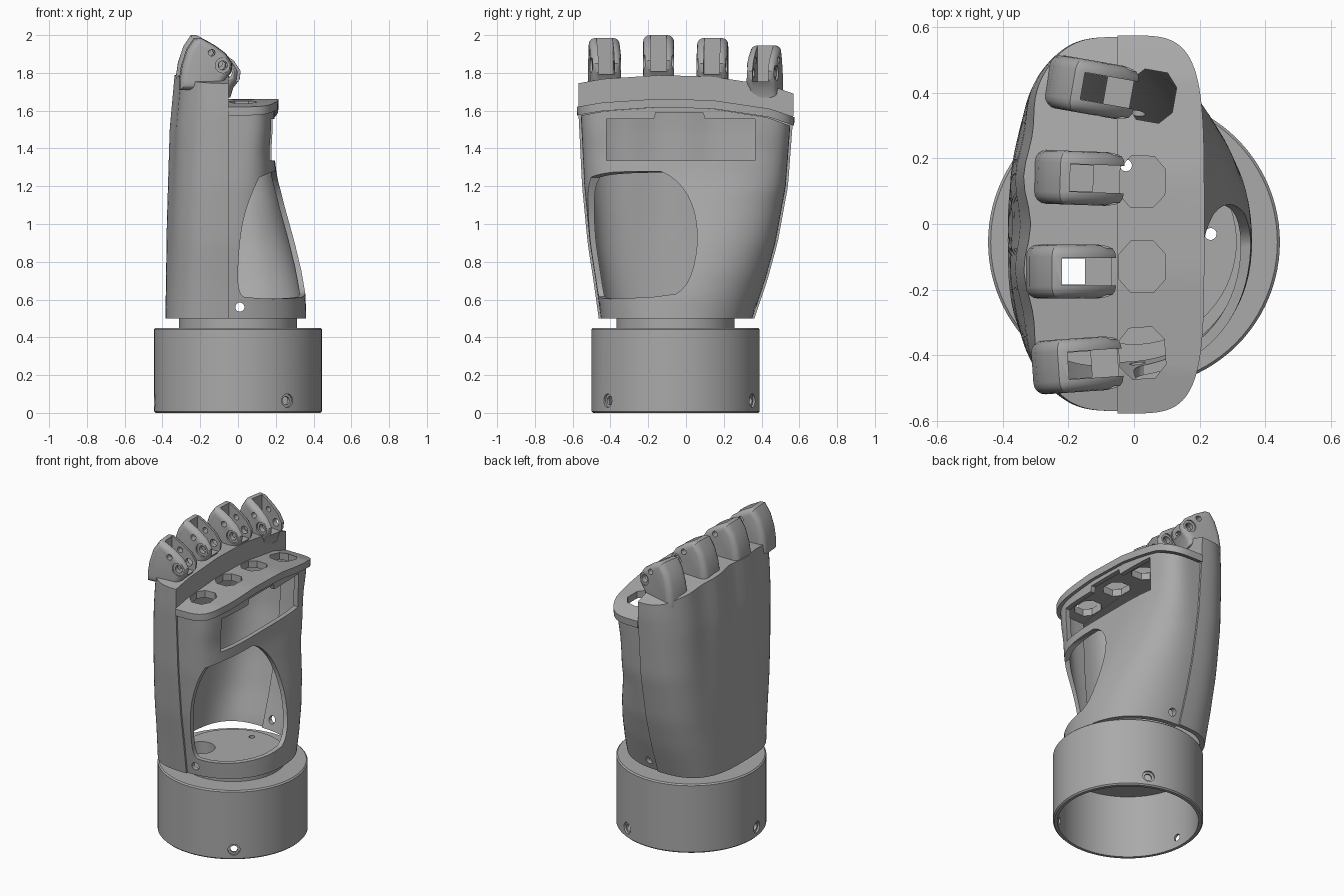
import bpy, bmesh, math
from mathutils import Matrix, Vector

if "Cube" in bpy.data.objects:
    bpy.data.objects.remove(bpy.data.objects["Cube"])

grey = bpy.data.materials.new("plain_grey")
grey.use_nodes = True
grey.diffuse_color = (0.4, 0.4, 0.4, 1)
grey.node_tree.nodes["Principled BSDF"].inputs["Base Color"].default_value = (0.4, 0.4, 0.4, 1)

SEAM = -0.05          # x of the joint between back and palm shells
WRIST_Y = -0.055


def lerp_table(table, z):
    if z <= table[0][0]:
        return table[0][1]
    for (a, va), (b, vb) in zip(table, table[1:]):
        if z <= b:
            return va + (vb - va) * (z - a) / (b - a)
    return table[-1][1]


def finish(name, bm):
    bmesh.ops.recalc_face_normals(bm, faces=bm.faces)
    mesh = bpy.data.meshes.new(name)
    bm.to_mesh(mesh)
    bm.free()
    obj = bpy.data.objects.new(name, mesh)
    mesh.materials.append(grey)
    bpy.context.collection.objects.link(obj)
    return obj


def prism(name, points, axis, lo, hi, bevel=0, matrix=Matrix()):
    """Extrude a 2D outline along an axis."""
    place = {"x": lambda a, b, h: (h, a, b), "y": lambda a, b, h: (a, h, b),
             "z": lambda a, b, h: (a, b, h)}[axis]
    bm = bmesh.new()
    low = [bm.verts.new(place(a, b, lo)) for a, b in points]
    high = [bm.verts.new(place(a, b, hi)) for a, b in points]
    caps = [bm.faces.new(low), bm.faces.new(high)]
    n = len(points)
    for i in range(n):
        j = (i + 1) % n
        bm.faces.new((low[i], low[j], high[j], high[i]))
    if bevel:
        bmesh.ops.recalc_face_normals(bm, faces=bm.faces)
        edges = list({e for f in caps for e in f.edges})
        bmesh.ops.bevel(bm, geom=edges, offset=bevel, segments=4 if bevel > 0.02 else 1,
                        profile=0.5, affect='EDGES', clamp_overlap=False)
    bmesh.ops.transform(bm, matrix=matrix, verts=bm.verts)
    return finish(name, bm)


def circle(cx, cy, r, n=32):
    return [(cx + r * math.cos(2 * math.pi * i / n), cy + r * math.sin(2 * math.pi * i / n))
            for i in range(n)]


def rect(a0, a1, b0, b1):
    return [(a0, b0), (a1, b0), (a1, b1), (a0, b1)]


def rounded(points, times=2):
    """Cut the corners of a closed outline."""
    for _ in range(times):
        new = []
        for p, q in zip(points, points[1:] + points[:1]):
            p, q = Vector(p), Vector(q)
            new += [tuple(p.lerp(q, 0.25)), tuple(p.lerp(q, 0.75))]
        points = new
    return points


def combine(obj, cutters, operation="DIFFERENCE"):
    for cutter in cutters:
        mod = obj.modifiers.new("cut", "BOOLEAN")
        mod.operation, mod.solver, mod.object = operation, "EXACT", cutter
        bpy.context.view_layer.update()
        graph = bpy.context.evaluated_depsgraph_get()
        mesh = bpy.data.meshes.new_from_object(obj.evaluated_get(graph))
        obj.modifiers.clear()
        obj.data = mesh
        bpy.data.objects.remove(cutter)
    return obj


# Hand shape as functions of height
HALF_WIDTH = [(0.5, 0.412), (0.7, 0.46), (0.9, 0.503), (1.2, 0.545), (1.6, 0.57)]
CENTRE_Y = [(0.5, -0.05), (0.7, -0.03), (0.9, -0.018), (1.2, -0.005), (1.6, 0)]
BACK_X = [(0.5, -0.385), (1.0, -0.375), (1.5, -0.355), (1.8, -0.325)]
PALM_X = [(0.5, 0.36), (0.62, 0.358), (0.75, 0.338), (0.9, 0.302), (1.1, 0.245),
          (1.25, 0.207), (1.38, 0.19), (1.7, 0.195)]
PALM_ROUND = [(0.65, 2.2), (1.1, 2.7), (1.5, 4.5)]
BACK_TOP = [(-0.57, 1.745), (-0.44, 1.768), (-0.14, 1.788), (0.14, 1.78), (0.44, 1.735), (0.57, 1.69)]


def back_top(y):
    return lerp_table(BACK_TOP, y)


def palm_top(y):
    return back_top(y) - 0.125


def half_hand(name, side, bottom, top, grow=0.0, seam=SEAM, rings=26, n=64):
    """Loft one half of the hand; side is 1 for the palm and -1 for the back."""
    bm = bmesh.new()
    loops = []
    for k in range(rings + 1):
        arc, flat = [], []
        for i in range(n + 1):
            w = 2 * i / n - 1
            v = math.copysign(1 - (1 - abs(w)) ** 3, w)
            rough = bottom(v * 0.57)
            z = rough + (top(v * 0.57) - rough) * k / rings
            half = lerp_table(HALF_WIDTH, z) + grow - (0.012 if side > 0 else 0)
            y = lerp_table(CENTRE_Y, z) + half * v
            power = lerp_table(PALM_ROUND, z) if side > 0 else 3
            reach = abs(lerp_table(PALM_X if side > 0 else BACK_X, z) - SEAM) + grow
            depth = reach * max(0, 1 - abs(v) ** power) ** (1 / power)
            if side < 0:   # knuckle ridges that fade toward the wrist
                depth -= 0.012 * math.cos(2 * math.pi * y / 0.29) * (1 - v * v) * max(0, (z - 0.6) / 1.2)
            arc.append(bm.verts.new((SEAM + side * depth, y, z)))
            flat.append(bm.verts.new((seam, y, z)))
        loops.append((arc, flat))
    for (a0, f0), (a1, f1) in zip(loops, loops[1:]):
        for i in range(n):
            bm.faces.new((a0[i], a0[i + 1], a1[i + 1], a1[i]))
            bm.faces.new((f0[i], f0[i + 1], f1[i + 1], f1[i]))
        for i in (0, n):
            bm.faces.new((a0[i], f0[i], f1[i], a1[i]))
    for a, f in (loops[0], loops[-1]):
        for i in range(n):
            bm.faces.new((a[i], a[i + 1], f[i + 1], f[i]))
    bmesh.ops.remove_doubles(bm, verts=bm.verts, dist=0.0001)
    return finish(name, bm)


def base(y):
    return 0.5


def under(y):
    return 0.4


def plate_bottom(y):
    return palm_top(y) - 0.045


# Finger layout: y, x of the back edge, top height, turn
FINGERS = [(-0.44, -0.31, 1.985, 4), (-0.145, -0.33, 2.0, 0),
           (0.145, -0.305, 1.985, -2), (0.44, -0.265, 1.945, -10)]
FINGER_SIDE = [(0, -0.05), (0, 0), (0.012, 0.08), (0.04, 0.165), (0.08, 0.225), (0.11, 0.225),
               (0.18, 0.187), (0.24, 0.143), (0.275, 0.09), (0.27, 0.045), (0.235, 0), (0.22, -0.05)]


def finger_place(y, x, top, turn):
    return Matrix.Translation((x, y, top - 0.225)) @ Matrix.Rotation(math.radians(turn), 4, "Z")


# Back shell with tendon channels
back = half_hand("back_shell", -1, base, back_top)
combine(back, [half_hand("cutter", -1, under, plate_bottom, -0.03, SEAM + 0.05)])
for f in FINGERS:
    combine(back, [prism("cutter", rect(0.11, 0.18, -0.04, 0.04), "z", -0.5, 0.3, 0, finger_place(*f))])

# Palm shell with thumb opening, window and screw holes
palm = half_hand("palm_shell", 1, base, plate_bottom)
combine(palm, [half_hand("cutter", 1, under, back_top, -0.03, SEAM - 0.05)])
opening = prism("opening", rounded([(1, 0.6), (0.05, 0.6), (0.0, 0.64), (0.0, 0.8), (0.02, 1.0),
                                    (0.07, 1.16), (0.14, 1.3), (1, 1.32)]), "y", -0.9, 0.5)
face_cut = prism("cutter", rounded([(-1.5, 0.6), (-0.1, 0.6), (0.02, 0.68), (0.07, 0.92),
                                    (0.03, 1.14), (-0.1, 1.28), (-0.3, 1.305), (-1.5, 1.305)]), "x", -0.5, 0.9)
combine(opening, [face_cut], "INTERSECT")
window = [(-0.42, 1.335), (0.365, 1.335), (0.365, 1.555), (0.1, 1.555), (0.09, 1.59),
          (-0.16, 1.59), (-0.17, 1.555), (-0.42, 1.555)]
combine(palm, [opening, prism("cutter", window, "x", 0.06, 0.6),
               prism("cutter", circle(0.01, 0.56, 0.024), "y", -0.8, 0.8)])

# Stepped knuckle plate with a pocket in front of each finger
plate = half_hand("knuckle_plate", 1, plate_bottom, palm_top, 0.02, rings=2)
for y, x, top, turn in FINGERS:
    pocket = rounded(rect(-0.035, 0.105, -0.078, 0.078), 1)
    shift = Matrix.Translation((0.02 if turn == -10 else -0.01, y * 0.9, 0)) @ Matrix.Rotation(math.radians(turn), 4, "Z")
    combine(plate, [prism("cutter", pocket, "z", 1.4, 1.9, 0, shift)])

# Finger stubs: rounded body, clevis slot, pin holes
for number, f in enumerate(FINGERS):
    place = finger_place(*f)
    finger = prism("finger_stub_%d" % (number + 1), FINGER_SIDE, "y", -0.082, 0.082, 0.036, place)
    cutters = [prism("cutter", rect(0.11, 0.4, 0.035, 0.4), "y", -0.042, 0.042, 0, place),
               prism("cutter", rect(0.11, 0.18, -0.04, 0.04), "z", -0.2, 0.3, 0, place),
               prism("cutter", circle(0.225, 0.08, 0.024, 24), "y", -0.2, 0.2, 0, place),
               prism("cutter", circle(0.165, 0.147, 0.018, 20), "y", -0.2, 0.2, 0, place)]
    for lo, hi in ((-0.2, -0.072), (0.072, 0.2)):
        cutters.append(prism("cutter", circle(0.225, 0.08, 0.04, 24), "y", lo, hi, 0, place))
    combine(finger, cutters)

# Wrist cup, open underneath, with three radial screw holes
wrist = prism("wrist_cup", circle(0, WRIST_Y, 0.445, 96), "z", 0, 0.45, 0.008)
combine(wrist, [prism("cutter", circle(0, WRIST_Y, 0.418, 96), "z", -0.1, 0.41)])
for angle in (-54, 66, 186):
    turn = Matrix.Translation((0, WRIST_Y, 0.065)) @ Matrix.Rotation(math.radians(angle), 4, "Z")
    combine(wrist, [prism("cutter", circle(0, 0, 0.022, 24), "x", 0.3, 0.6, 0, turn),
                    prism("cutter", circle(0, 0, 0.036, 24), "x", 0.432, 0.6, 0, turn)])

# Neck disc between cup and hand
neck = prism("neck_disc", circle(0, WRIST_Y, 0.313, 72), "z", 0.445, 0.502)
holes = [(-0.185, -0.12, 0.085)]
for i in range(4):
    a = math.radians(6 + 90 * i)
    if i != 2:
        holes.append((0.235 * math.cos(a), WRIST_Y + 0.235 * math.sin(a), 0.018))
for part in (neck, wrist):
    combine(part, [prism("cutter", circle(x, y, r), "z", 0.35, 0.7) for x, y, r in holes])

# Smooth shading with sharp edges kept
parts = [o for o in bpy.context.collection.objects if o.type == "MESH"]
for o in bpy.context.selected_objects:
    o.select_set(False)
for o in parts:
    if grey.name in [m.name for m in o.data.materials if m]:
        o.select_set(True)
        bpy.context.view_layer.objects.active = o
bpy.ops.object.shade_smooth_by_angle(angle=math.radians(30))
